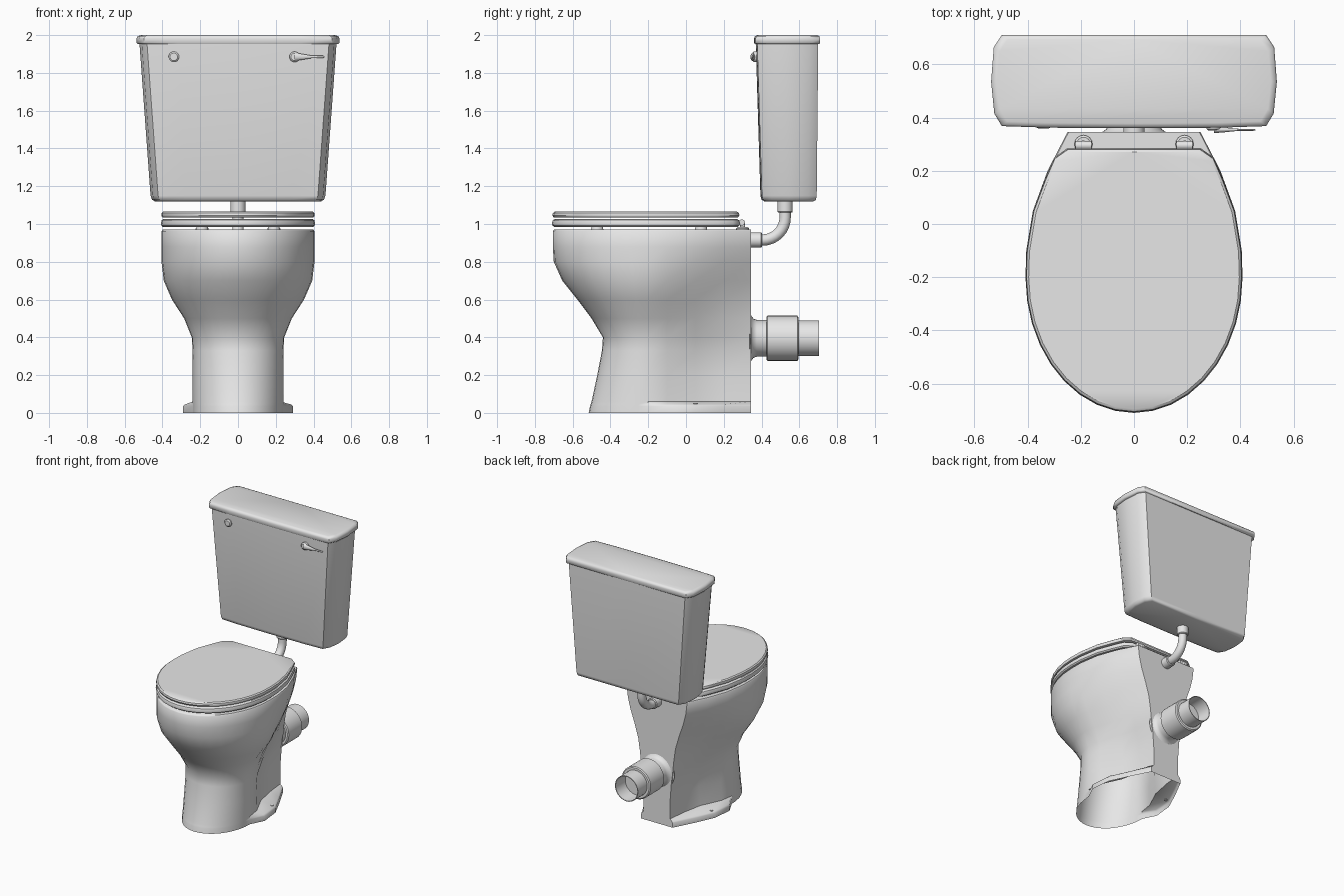
import bpy, bmesh, math
from mathutils import Vector

cube = bpy.data.objects.get("Cube")
if cube:
    bpy.data.objects.remove(cube, do_unlink=True)

ceramic = bpy.data.materials.new("white_ceramic")
ceramic.use_nodes = True
COLOUR = (0.8, 0.8, 0.8, 1)
ceramic.diffuse_color = COLOUR
ceramic.node_tree.nodes["Principled BSDF"].inputs["Base Color"].default_value = COLOUR


def finish(name, bm, angle=35):
    bmesh.ops.recalc_face_normals(bm, faces=bm.faces)
    mesh = bpy.data.meshes.new(name)
    bm.to_mesh(mesh)
    bm.free()
    mesh.materials.append(ceramic)
    obj = bpy.data.objects.new(name, mesh)
    bpy.context.collection.objects.link(obj)
    bpy.ops.object.select_all(action='DESELECT')
    obj.select_set(True)
    bpy.context.view_layer.objects.active = obj
    bpy.ops.object.shade_smooth_by_angle(angle=math.radians(angle))
    return obj


def loft(name, rings, cap_start=True, cap_end=True, closed=False, angle=35):
    """Skin a list of equally long rings of points."""
    bm = bmesh.new()
    rows = [[bm.verts.new(p) for p in ring] for ring in rings]
    pairs = list(zip(rows, rows[1:]))
    if closed:
        pairs.append((rows[-1], rows[0]))
    for a, b in pairs:
        for i in range(len(a)):
            j = (i + 1) % len(a)
            bm.faces.new((a[i], a[j], b[j], b[i]))
    if cap_start and not closed:
        bm.faces.new(rows[0])
    if cap_end and not closed:
        bm.faces.new(rows[-1])
    return finish(name, bm, angle)


def mirrored(half, z):
    """Half outline from the front centre to the back centre, made whole."""
    other = [(-x, y) for x, y in reversed(half) if x > 0]
    return [Vector((x, y, z)) for x, y in half + other]


def lathe(name, start, axis, profile, sides=24, caps=True):
    """Turn (distance, radius) pairs round an axis."""
    axis = Vector(axis).normalized()
    u = axis.orthogonal().normalized()
    v = axis.cross(u)
    rings = []
    for d, r in profile:
        centre = Vector(start) + axis * d
        turns = [math.tau * i / sides for i in range(sides)]
        rings.append([centre + (u * math.cos(t) + v * math.sin(t)) * r for t in turns])
    return loft(name, rings, caps, caps)


CENTRE = Vector((0, -0.2))
ARC = 9


def egg(front, width, side):
    """Elliptical front followed by side points to the back."""
    half = []
    for i in range(ARC + 1):
        t = math.pi / 2 * i / ARC
        half.append((width * math.sin(t), CENTRE.y + (front - CENTRE.y) * math.cos(t)))
    return half + side + [(0, side[-1][1])]


def scaled(half, s):
    return [(x * s, CENTRE.y + (y - CENTRE.y) * s) for x, y in half]


# Bowl and pedestal: height, front, front half width, half widths at the stations
STATIONS = (-0.1, 0.05, 0.2, 0.345)
SECTIONS = [
    (0, -.515, .24, .29, .275, .205, .13),
    (.035, -.508, .24, .29, .275, .205, .13),
    (.045, -.505, .24, .28, .265, .195, .125),
    (.06, -.5, .24, .225, .155, .125, .11),
    (.2, -.47, .24, .22, .14, .12, .11),
    (.33, -.445, .24, .23, .15, .13, .12),
    (.4, -.44, .245, .235, .18, .15, .13),
    (.5, -.5, .285, .27, .22, .18, .14),
    (.6, -.575, .35, .33, .27, .21, .155),
    (.7, -.655, .393, .375, .32, .25, .185),
    (.8, -.7, .405, .397, .36, .295, .22),
    (.88, -.705, .405, .402, .375, .315, .24),
    (.962, -.705, .405, .403, .38, .325, .25),
    (.97, -.698, .399, .398, .375, .32, .246),
]
rings = []
for z, front, width, *sides in SECTIONS:
    half = egg(front, width, list(zip(sides, STATIONS)))
    rings.append(mirrored(half, z))
for s, z in ((.74, .97), (.72, .93), (.6, .75), (.3, .58)):
    rings.append(mirrored(scaled(half, s), z))
loft("bowl", rings, cap_start=False, angle=50)

# Seat ring and lid share one outline
SEAT = egg(-.71, .408, [(.405, -.1), (.38, .05), (.335, .17), (.3, .25), (.25, .285)])
seat_profile = [(.975, .984), (.995, .992), (1, 1.005), (.99, 1.02), (.97, 1.026),
                (.66, 1.026), (.64, 1.005), (.66, .984)]
loft("seat", [mirrored(scaled(SEAT, s), z) for s, z in seat_profile], closed=True)
lid_profile = [(.965, 1.034), (.985, 1.036), (.995, 1.046), (.99, 1.058), (.97, 1.065)]
loft("seat_lid", [mirrored(scaled(SEAT, s), z) for s, z in lid_profile])

# Seat buffers, hinges and floor bolts on both sides
for side, label in ((1, "left"), (-1, "right")):
    for y, end in ((-.47, "front"), (.08, "back")):
        lathe(f"{label}_{end}_buffer", (side * .19, y, .965), (0, 0, 1),
              [(0, .035), (.025, .03)], 12)
        lathe(f"{label}_{end}_floor_bolt", (side * (.2 - y * .1), .05 if y < 0 else .17, .04),
              (0, 0, 1), [(0, .012), (.012, .01)], 10) if y < 0 else None
    lathe(f"{label}_hinge_base", (side * .19, .3, .965), (0, 0, 1),
          [(0, .034), (.012, .034), (.018, .026)], 16)
    lathe(f"{label}_hinge_post", (side * .19, .3, .97), (0, 0, 1),
          [(0, .014), (.035, .014)], 12)
    lathe(f"{label}_hinge_barrel", (side * .19 - .03, .295, 1.008), (1, 0, 0),
          [(0, .017), (.06, .017)], 12)


def tank_ring(hx, y0, y1, z):
    mid = (y0 + y1) / 2
    half = [(0, y0), (hx * .6, y0 + .002), (hx - .04, y0 + .008), (hx - .012, y0 + .055),
            (hx, mid), (hx - .01, y1 - .045), (hx - .04, y1), (0, y1)]
    return mirrored(half, z)


# Cistern
loft("cistern", [tank_ring(*r) for r in (
    (.44, .415, .675, 1.12), (.455, .4, .688, 1.128), (.463, .394, .692, 1.15),
    (.522, .369, .7, 1.96))], angle=50)
loft("cistern_lid", [tank_ring(*r) for r in (
    (.53, .364, .706, 1.953), (.537, .36, .71, 1.96), (.537, .36, .71, 1.982),
    (.532, .364, .706, 1.994), (.515, .378, .694, 2))], angle=50)

# Flush button and lever on the cistern front
lathe("button", (-.34, .385, 1.885), (0, -1, 0), [(0, .028), (.02, .028), (.026, .02)], 16)
lathe("lever_hub", (.3, .385, 1.885), (0, -1, 0), [(0, .028), (.027, .028), (.034, .02)], 16)
lever = lathe("lever_arm", (.3, .354, 1.885), (1, 0, 0),
              [(0, .022), (.04, .016), (.09, .007), (.15, .006), (.157, .003)], 12)
for vert in lever.data.vertices:
    vert.co.y = .354 + (vert.co.y - .354) * .6

# Flush pipe: straight drop, quarter bend, straight run into the bowl
R, Y, Z, PIPE = .12, .525, .915, .03
path = [(Y, 1.12)]
for i in range(9):
    t = math.pi / 2 * i / 8
    path.append((Y - R + R * math.cos(t), Z + R - R * math.sin(t)))
path.append((.34, Z))
rings = []
for i, (y, z) in enumerate(path):
    t = math.pi / 2 * min(max(i - 1, 0), 8) / 8
    out = Vector((0, math.cos(t), -math.sin(t)))
    turns = [math.tau * k / 20 for k in range(20)]
    rings.append([Vector((0, y, z)) + (Vector((1, 0, 0)) * math.cos(a) + out * math.sin(a)) * PIPE
                  for a in turns])
loft("flush_pipe", rings)
lathe("flush_pipe_nut", (0, Y, 1.06), (0, 0, 1), [(0, .036), (.005, .04), (.065, .04)])
lathe("flush_pipe_collar", (0, .34, Z), (0, 1, 0), [(0, .04), (.058, .04), (.063, .034)])

# Waste outlet: flared spigot, coupling and open ended pipe
lathe("waste_spigot", (0, .335, .395), (0, 1, 0),
      [(0, .14), (.01, .12), (.022, .104), (.04, .097), (.1, .097)], 32)
lathe("waste_coupling", (0, .425, .395), (0, 1, 0),
      [(0, .112), (.006, .12), (.164, .12), (.17, .112)], 32)
lathe("waste_pipe", (0, .705, .395), (0, -1, 0),
      [(.18, .085), (0, .09), (0, .095), (.13, .095)], 32, caps=False)
